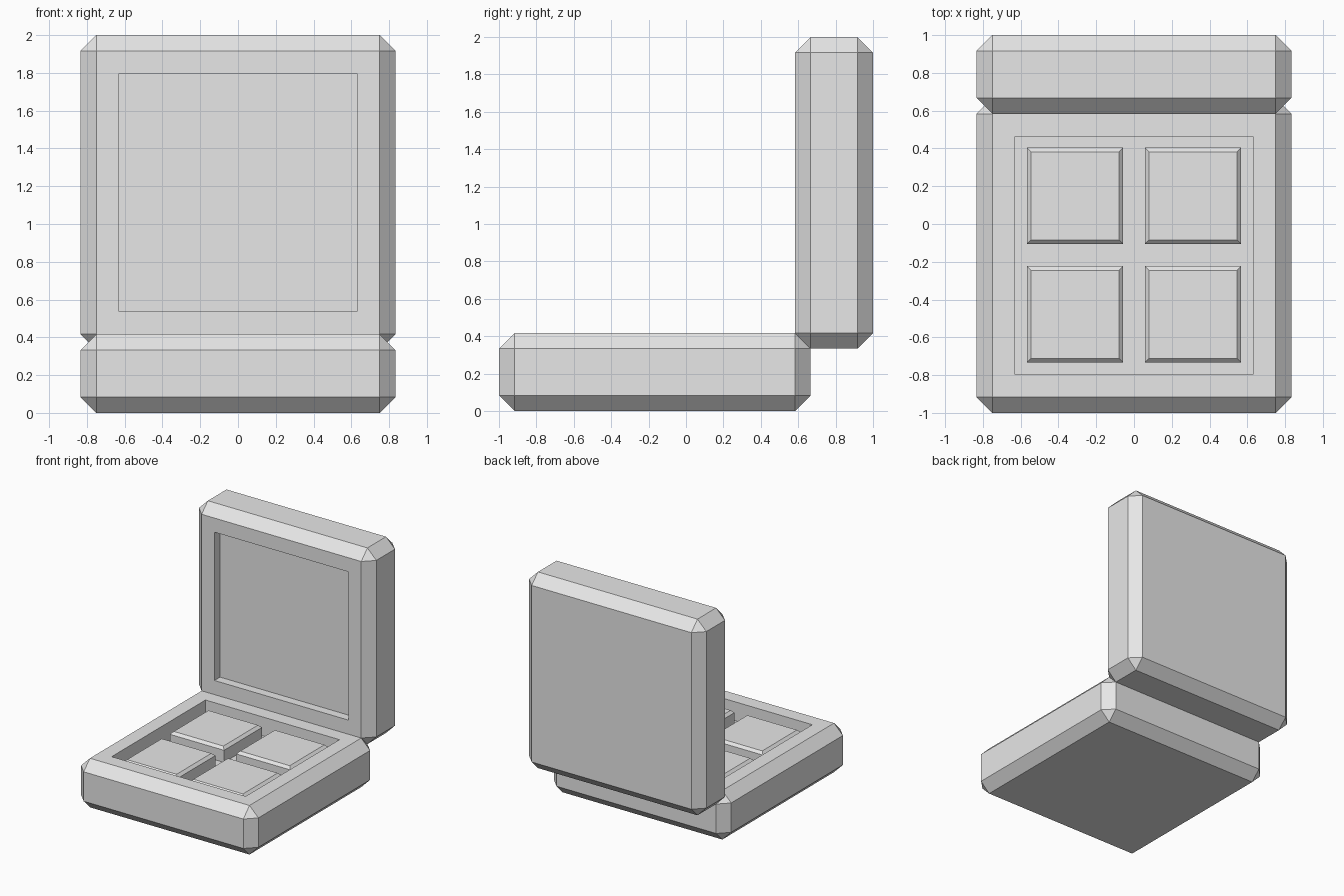
import bpy, bmesh
from math import pi
from mathutils import Matrix, Vector

default = bpy.data.objects.get("Cube")
if default:
    bpy.data.objects.remove(default, do_unlink=True)

GREY = (0.8, 0.8, 0.8, 1.0)
grey = bpy.data.materials.new("light_grey")
grey.use_nodes = True
grey.diffuse_color = GREY
grey.node_tree.nodes["Principled BSDF"].inputs["Base Color"].default_value = GREY

SIDE, THICK, CHAMFER, RIM = 5 / 3, 5 / 12, 1 / 12, 0.12


def box(size):
    bm = bmesh.new()
    bmesh.ops.create_cube(bm, size=1)
    bmesh.ops.scale(bm, vec=size, verts=bm.verts)
    return bm


def bevel(bm, edges, width):
    bmesh.ops.bevel(bm, geom=edges, offset=width, offset_type='OFFSET',
                    segments=1, profile=0.5, affect='EDGES')


def finish(bm, name, matrix):
    bm.transform(matrix)
    bm.normal_update()
    mesh = bpy.data.meshes.new(name)
    bm.to_mesh(mesh)
    bm.free()
    mesh.materials.append(grey)
    obj = bpy.data.objects.new(name, mesh)
    bpy.context.collection.objects.link(obj)
    return obj


# Chamfered slab with a square recess sunk into its upper face
def tray(name, depth, matrix):
    bm = box((SIDE, SIDE, THICK))
    bevel(bm, bm.edges[:], CHAMFER)
    top = max(bm.faces, key=lambda f: f.calc_center_median().z)
    bmesh.ops.inset_region(bm, faces=[top], thickness=RIM, use_even_offset=True)
    top = min((f for f in bm.faces if f.calc_center_median().z > THICK / 2 - 0.001),
              key=lambda f: f.calc_center_median().xy.length)
    floor = bmesh.ops.extrude_discrete_faces(bm, faces=[top])["faces"][0]
    bmesh.ops.translate(bm, vec=Vector((0, 0, -depth)), verts=floor.verts[:])
    return finish(bm, name, matrix)


# Button block with chamfered upper edges
def button(name, x, y, bottom, top):
    height = top - bottom
    bm = box((0.51, 0.51, height))
    bevel(bm, [e for e in bm.edges if all(v.co.z > 0 for v in e.verts)], 0.022)
    return finish(bm, name, Matrix.Translation((x, y, bottom + height / 2)))


# Base and upright lid
base_y = SIDE / 2 - 1
DEPTH = 0.16
tray("base", DEPTH, Matrix.Translation((0, base_y, THICK / 2)))
tray("lid", 0.075, Matrix.Translation((0, 1 - THICK / 2, 2 - SIDE / 2))
     @ Matrix.Rotation(pi / 2, 4, 'X'))

# Four buttons in the base recess
for side, sx in (("right", -1), ("left", 1)):
    for end, sy in (("front", -1), ("back", 1)):
        button(f"{end}_{side}_button", sx * 0.312, base_y + 0.002 + sy * 0.314,
               THICK - DEPTH - 0.005, THICK - 0.035)
